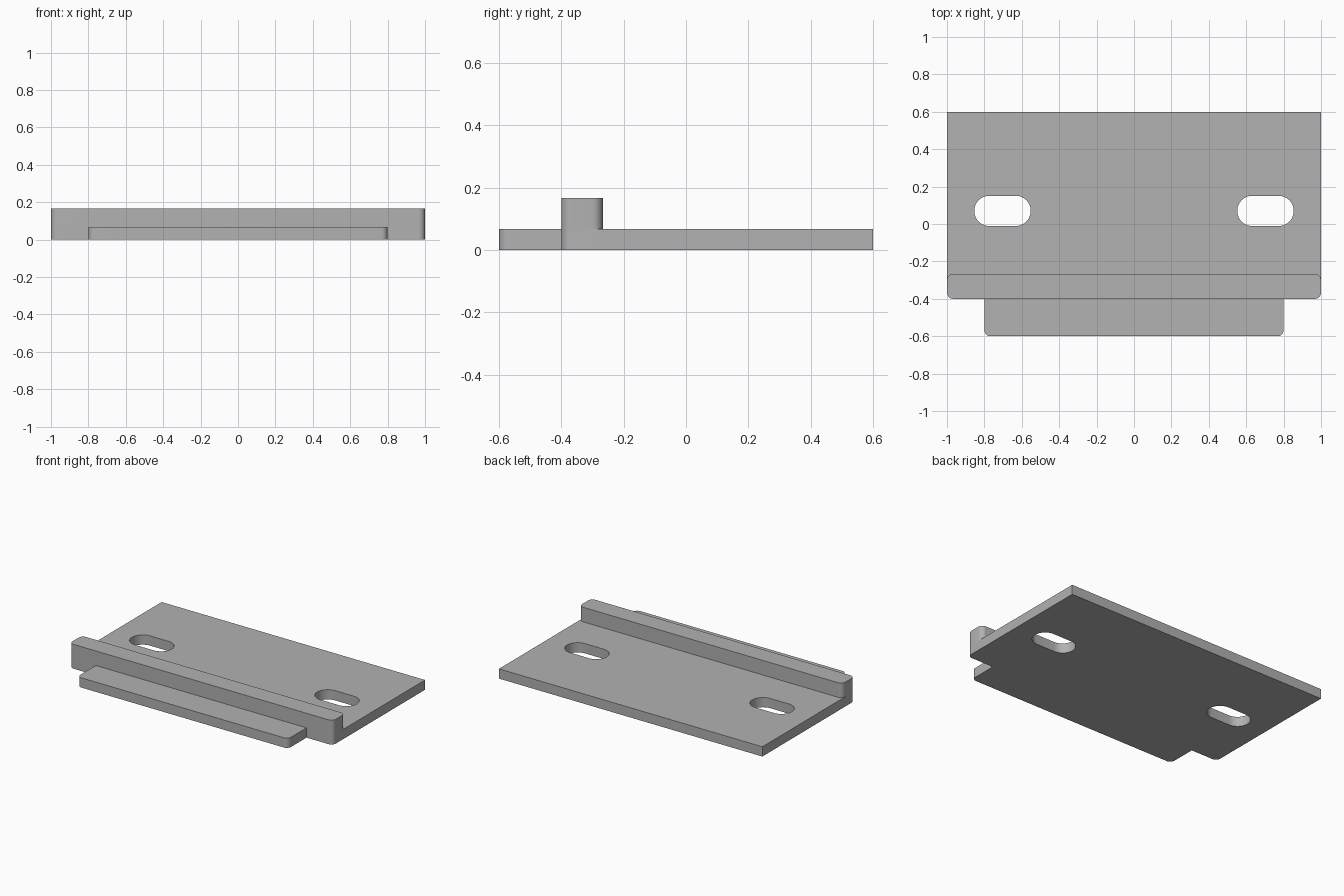
import bpy
import bmesh
from math import cos, sin, pi

cube = bpy.data.objects.get("Cube")
if cube:
    bpy.data.objects.remove(cube, do_unlink=True)

PLATE_TOP, RAIL_TOP = 0.067, 0.167
FILLET = 0.033
FRONT, RAIL_FRONT, RAIL_BACK, BACK = -0.6, -0.4, -0.267, 0.6

# Plain grey finish
grey = bpy.data.materials.new("plain grey")
grey.use_nodes = True
colour = (0.445, 0.445, 0.445, 1)
grey.diffuse_color = colour
grey.node_tree.nodes["Principled BSDF"].inputs["Base Color"].default_value = colour


def arc(cx, cy, r, start, end, steps=8):
    """Points along an arc, angles in quarter turns."""
    angles = [(start + (end - start) * i / steps) * pi / 2 for i in range(steps + 1)]
    return [(cx + r * cos(a), cy + r * sin(a)) for a in angles]


def extrude_profile(name, points, bottom, top):
    """Prism from a counter-clockwise outline."""
    bm = bmesh.new()
    face = bm.faces.new([bm.verts.new((x, y, bottom)) for x, y in points])
    result = bmesh.ops.extrude_face_region(bm, geom=[face])
    for v in result["geom"]:
        if isinstance(v, bmesh.types.BMVert):
            v.co.z = top
    bmesh.ops.recalc_face_normals(bm, faces=bm.faces)
    mesh = bpy.data.meshes.new(name)
    bm.to_mesh(mesh)
    bm.free()
    mesh.materials.append(grey)
    obj = bpy.data.objects.new(name, mesh)
    bpy.context.collection.objects.link(obj)
    return obj


def mirrored(half):
    """Close a right-hand outline with its mirror image."""
    return half + [(-x, y) for x, y in reversed(half)]


# Base plate with the narrower front tongue
half = arc(0.8 - FILLET, FRONT + FILLET, FILLET, 3, 4)
half += [(0.8, RAIL_FRONT)]
half += arc(1 - FILLET, RAIL_FRONT + FILLET, FILLET, 3, 4)
half += [(1, BACK)]
plate = extrude_profile("base_plate", mirrored(half), 0, PLATE_TOP)

# Raised rail with rounded vertical corners
half = arc(1 - FILLET, RAIL_FRONT + FILLET, FILLET, 3, 4)
half += arc(1 - FILLET, RAIL_BACK - FILLET, FILLET, 0, 1)
rail = extrude_profile("raised_rail", mirrored(half), PLATE_TOP, RAIL_TOP)

# Two mounting slots cut through the plate
for side, x in (("left", 0.703), ("right", -0.703)):
    outline = arc(x + 0.07, 0.07, 0.081, -1, 1, 20) + arc(x - 0.07, 0.07, 0.081, 1, 3, 20)
    cutter = extrude_profile(side + "_slot_cutter", outline, -0.1, 0.2)
    cutter.hide_render = True
    cutter.hide_set(True)
    cut = plate.modifiers.new(side + "_slot", "BOOLEAN")
    cut.operation = "DIFFERENCE"
    cut.solver = "EXACT"
    cut.object = cutter

# Apply the cuts so the shading can follow the finished edges
bpy.context.view_layer.update()
evaluated = plate.evaluated_get(bpy.context.evaluated_depsgraph_get())
cut_mesh = bpy.data.meshes.new_from_object(evaluated)
plate.modifiers.clear()
plate.data = cut_mesh
for obj in [o for o in bpy.data.objects if o.name.endswith("_slot_cutter")]:
    bpy.data.objects.remove(obj, do_unlink=True)

# Smooth the rounded walls, keep the hard edges
bpy.ops.object.select_all(action="DESELECT")
for obj in (plate, rail):
    obj.select_set(True)
bpy.context.view_layer.objects.active = plate
bpy.ops.object.shade_smooth_by_angle(angle=pi / 6)
